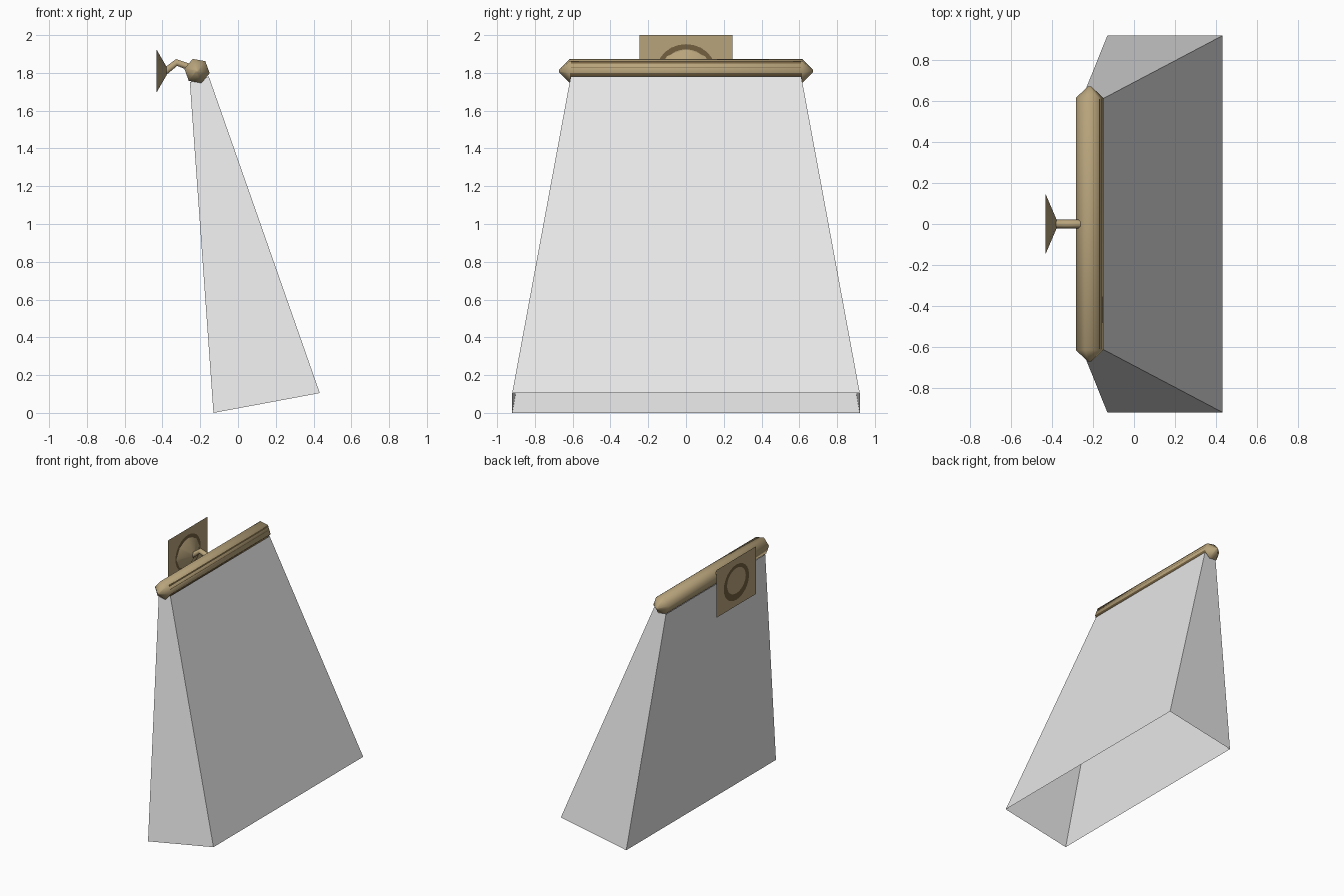
import bpy, bmesh, math
from mathutils import Vector

if "Cube" in bpy.data.objects:
    bpy.data.objects.remove(bpy.data.objects["Cube"])


def material(name, rgb):
    m = bpy.data.materials.new(name)
    m.diffuse_color = (*rgb, 1)
    m.use_nodes = True
    m.node_tree.nodes["Principled BSDF"].inputs["Base Color"].default_value = m.diffuse_color
    return m


BRASS = material("brass", (0.48, 0.37, 0.20))
DARK = material("dark_bronze", (0.17, 0.115, 0.05))
GLOW = material("pale_light", (0.8, 0.8, 0.8))


def make(name, verts, faces, mats, smooth=None, fix=True):
    me = bpy.data.meshes.new(name)
    me.from_pydata([tuple(v) for v in verts], [], faces)
    if fix:
        bm = bmesh.new()
        bm.from_mesh(me)
        bmesh.ops.recalc_face_normals(bm, faces=bm.faces)
        bm.to_mesh(me)
        bm.free()
    ob = bpy.data.objects.new(name, me)
    bpy.context.collection.objects.link(ob)
    for m in mats:
        me.materials.append(m)
    if smooth:
        bpy.ops.object.select_all(action='DESELECT')
        ob.select_set(True)
        bpy.context.view_layer.objects.active = ob
        bpy.ops.object.shade_smooth_by_angle(angle=math.radians(smooth))
    return ob


def bridge(n, a, b):
    return [(a + i, a + (i + 1) % n, b + (i + 1) % n, b + i) for i in range(n)]


# Lamp tube: slightly turned hexagon along y with pointed ends
CX, CZ, R = -0.217, 1.81, 0.068


def hex_point(k, r, y):
    a = math.radians(-10 + 60 * k)
    return Vector((CX + r * math.cos(a), y, CZ + r * math.sin(a)))


rings = [(-0.672, 0.008), (-0.615, R), (0.615, R), (0.672, 0.008)]
verts = [hex_point(k, r, y) for y, r in rings for k in range(6)]
faces = [f for j in range(3) for f in bridge(6, 6 * j, 6 * j + 6)]
faces += [tuple(range(6)), tuple(range(18, 24))]
tube = make("lamp_tube", verts, faces, [BRASS, DARK], 62)
# The facet facing down and forward is dark
for p in tube.data.polygons:
    c = p.center
    if abs(c.y) < 0.1 and c.z < CZ and c.x > CX + 0.02:
        p.material_index = 1

# Thin dark trim lines along the upper front facet
a, b = hex_point(0, R, 0), hex_point(1, R, 0)
out = Vector((math.cos(math.radians(20)), 0, math.sin(math.radians(20)))) * 0.002
for name, t0, t1 in (("upper_trim", 0.78, 0.97), ("lower_trim", 0.45, 0.52)):
    p, q = a.lerp(b, t0) + out, a.lerp(b, t1) + out
    y = Vector((0, 0.61, 0))
    make(name, [p - y, p + y, q + y, q - y], [(0, 1, 2, 3)], [DARK], fix=False)

# Light beam: flared four-sided shell, open at top and bottom
top = [(-0.255, 1.75), (-0.155, 1.782)]
bottom = [(-0.13, 0.0), (0.433, 0.105)]
verts = []
for (l, r), w in ((bottom, 0.92), (top, 0.61)):
    verts += [(l[0], -w, l[1]), (r[0], -w, r[1]), (r[0], w, r[1]), (l[0], w, l[1])]
make("light_beam", verts, bridge(4, 0, 4), [GLOW], fix=False)

# Wall plate
WX, WZ = -0.432, 1.815
make("wall_plate",
     [(WX, -0.245, WZ - 0.185), (WX, 0.245, WZ - 0.185),
      (WX, 0.245, WZ + 0.185), (WX, -0.245, WZ + 0.185)],
     [(0, 1, 2, 3)], [BRASS], fix=False)


# Dark oval ring on each side of the plate
def oval(x, ry, rz, dz, n=24):
    return [(x, ry * math.cos(2 * math.pi * i / n),
             WZ + dz + rz * math.sin(2 * math.pi * i / n)) for i in range(n)]


for name, x in (("front_ring", WX + 0.002), ("back_ring", WX - 0.002)):
    f = bridge(24, 0, 24)
    if x < WX:
        f = [q[::-1] for q in f]
    make(name, oval(x, 0.155, 0.137, 0) + oval(x, 0.115, 0.098, 0.012), f,
         [DARK], fix=False)

# Cone-shaped wall mount
n = 8
verts = oval(WX, 0.148, 0.115, -0.005, n) + oval(-0.378, 0.022, 0.022, -0.005, n)
make("wall_mount", verts, bridge(n, 0, n) + [tuple(range(n, 2 * n))], [BRASS], 50)

# Bent arm from mount to tube
cu = bpy.data.curves.new("arm", 'CURVE')
cu.dimensions = '3D'
cu.bevel_depth = 0.021
cu.bevel_resolution = 1
cu.use_fill_caps = True
sp = cu.splines.new('POLY')
path = [(-0.395, 1.80), (-0.325, 1.855), (-0.25, 1.828)]
sp.points.add(len(path) - 1)
for pt, (x, z) in zip(sp.points, path):
    pt.co = (x, 0, z, 1)
cu.materials.append(BRASS)
bpy.context.collection.objects.link(bpy.data.objects.new("arm", cu))
